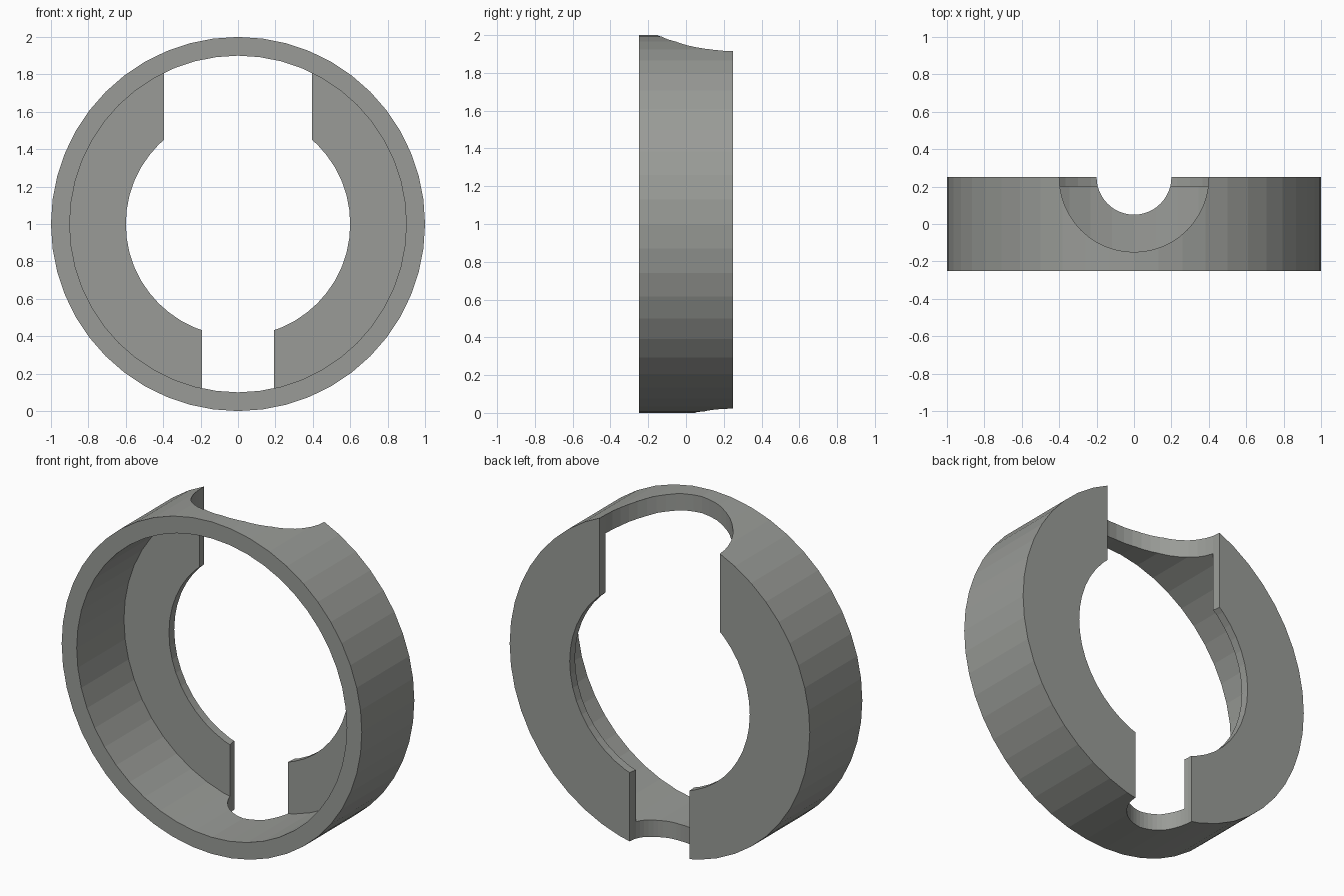
import bpy, bmesh, math

if "Cube" in bpy.data.objects:
    bpy.data.objects.remove(bpy.data.objects["Cube"])

SEGMENTS = 48

grey = bpy.data.materials.new("warm_grey")
grey.diffuse_color = (0.32, 0.33, 0.31, 1)
grey.use_nodes = True
grey.node_tree.nodes["Principled BSDF"].inputs["Base Color"].default_value = grey.diffuse_color


def make_object(name, bm):
    bmesh.ops.recalc_face_normals(bm, faces=bm.faces)
    mesh = bpy.data.meshes.new(name)
    bm.to_mesh(mesh)
    bm.free()
    mesh.materials.append(grey)
    obj = bpy.data.objects.new(name, mesh)
    bpy.context.collection.objects.link(obj)
    return obj


# Ring housing: L-shaped section (radius, y) turned around the y axis at z = 1
profile = [(1, -.25), (1, .25), (.6, .25), (.6, .2), (.9, .2), (.9, -.25)]
bm = bmesh.new()
rings = []
for i in range(SEGMENTS):
    a = 2 * math.pi * i / SEGMENTS
    rings.append([bm.verts.new((r * math.cos(a), y, 1 + r * math.sin(a))) for r, y in profile])
for i in range(SEGMENTS):
    p, q = rings[i], rings[(i + 1) % SEGMENTS]
    for j in range(len(profile)):
        k = (j + 1) % len(profile)
        bm.faces.new((p[j], p[k], q[k], q[j]))
housing = make_object("ring_housing", bm)


# Round vertical notches through the back edge, wide on top, narrow below
def cut_notch(name, radius, z0, z1):
    bm = bmesh.new()
    bmesh.ops.create_cone(bm, cap_ends=True, segments=SEGMENTS,
                          radius1=radius, radius2=radius, depth=z1 - z0)
    bmesh.ops.translate(bm, verts=bm.verts, vec=(0, 0.25, (z0 + z1) / 2))
    cutter = make_object(name, bm)
    mod = housing.modifiers.new(name, 'BOOLEAN')
    mod.operation = 'DIFFERENCE'
    mod.solver = 'EXACT'
    mod.object = cutter
    bpy.context.view_layer.objects.active = housing
    bpy.ops.object.modifier_apply(modifier=name)
    bpy.data.objects.remove(cutter)


cut_notch("top_notch", 0.4, 1.0, 2.3)
cut_notch("bottom_notch", 0.2, -0.3, 1.0)
